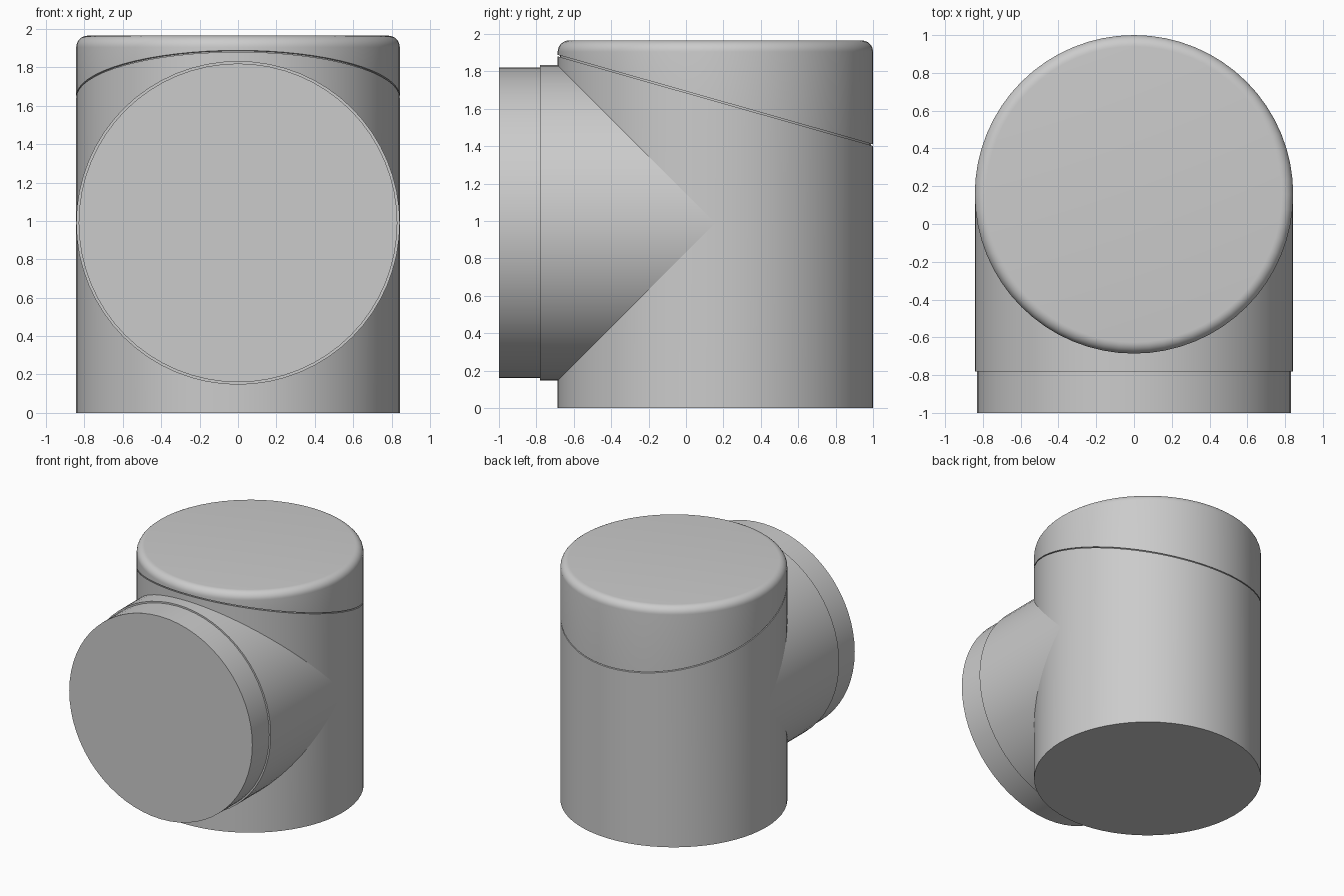
import bpy, bmesh
from math import pi, cos, sin, radians
from mathutils import Matrix, Vector

if "Cube" in bpy.data.objects:
    bpy.data.objects.remove(bpy.data.objects["Cube"], do_unlink=True)

R = 0.843            # main radius
BACK = 0.157         # y of the upright axis
HEIGHT = 1.965
AXIS_Z = 0.99        # height of the side branch

grey = bpy.data.materials.new("plain grey")
grey.use_nodes = True
colour = (0.6, 0.6, 0.6, 1)
grey.diffuse_color = colour
grey.node_tree.nodes["Principled BSDF"].inputs["Base Color"].default_value = colour


def lathe(profile, segments=64):
    """Solid of revolution about z with closed ends, from (radius, z) pairs."""
    bm = bmesh.new()
    rings = [[bm.verts.new((r * cos(2 * pi * i / segments),
                            r * sin(2 * pi * i / segments), z))
              for i in range(segments)] for r, z in profile]
    for low, high in zip(rings, rings[1:]):
        for i in range(segments):
            j = (i + 1) % segments
            bm.faces.new((low[i], low[j], high[j], high[i]))
    bm.faces.new(rings[0][::-1])
    bm.faces.new(rings[-1])
    return bm


def finish(name, bm, matrix=Matrix()):
    bmesh.ops.transform(bm, matrix=matrix, verts=bm.verts)
    bmesh.ops.recalc_face_normals(bm, faces=bm.faces)
    mesh = bpy.data.meshes.new(name)
    bm.to_mesh(mesh)
    bm.free()
    mesh.materials.append(grey)
    mesh.shade_smooth()
    mesh.set_sharp_from_angle(angle=radians(35))
    obj = bpy.data.objects.new(name, mesh)
    bpy.context.collection.objects.link(obj)
    return obj


def cut(bm, point, normal):
    """Remove everything on the normal's side and cap the opening."""
    geom = bm.verts[:] + bm.edges[:] + bm.faces[:]
    result = bmesh.ops.bisect_plane(bm, geom=geom, plane_co=point,
                                    plane_no=normal, clear_outer=True)
    edges = [e for e in result["geom_cut"] if isinstance(e, bmesh.types.BMEdge)]
    bmesh.ops.contextual_create(bm, geom=edges)


# Upright drum with a rounded top rim, split by a slanted seam
rim = 0.06
drum = [(R, 0)] + [(R - rim + rim * cos(a * pi / 16), HEIGHT - rim + rim * sin(a * pi / 16))
                   for a in range(9)]
upright = Matrix.Translation((0, BACK, 0))
seam = Vector((0, 0, 1.645))
up = Vector((0, 0.48, 1.69)).normalized()
gap = up * 0.004

body = lathe(drum)
cut(body, seam - gap, up)
finish("drum_body", body, upright)

lid = lathe(drum)
cut(lid, seam + gap, -up)
finish("slanted_lid", lid, upright)

# Recessed core closing the seam
finish("seam_core", lathe([(R - 0.012, 1.3), (R - 0.012, 1.9)]), upright)

# Side branch facing the front: collar, then the slightly narrower stub
forward = Matrix.Translation((0, 0, AXIS_Z)) @ Matrix.Rotation(pi / 2, 4, "X")
finish("branch_collar", lathe([(R, -BACK), (R, 0.78)]), forward)
finish("branch_stub", lathe([(0.83, 0.7), (0.83, 1.0)]), forward)
